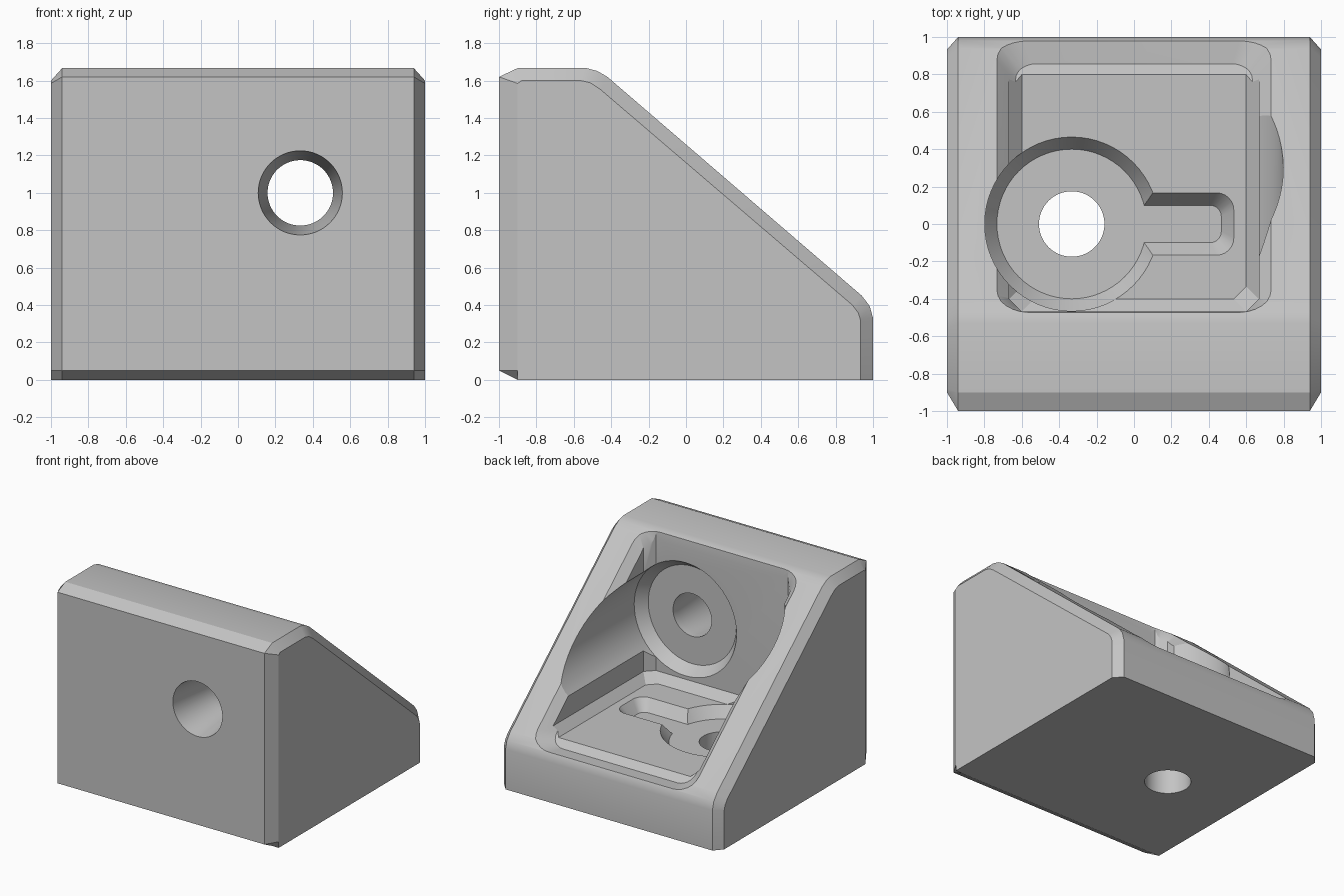
import bpy, bmesh, math
from mathutils import Vector

cube = bpy.data.objects.get("Cube")
if cube:
    bpy.data.objects.remove(cube, do_unlink=True)

grey = bpy.data.materials.new("plain grey")
grey.use_nodes = True
grey.diffuse_color = (0.55, 0.55, 0.55, 1)
grey.node_tree.nodes["Principled BSDF"].inputs["Base Color"].default_value = (0.55, 0.55, 0.55, 1)


def loft(name, rings):
    """Closed solid through rings of equal point count."""
    bm = bmesh.new()
    rows = [[bm.verts.new(p) for p in ring] for ring in rings]
    n = len(rows[0])
    for a, b in zip(rows, rows[1:]):
        for i in range(n):
            j = (i + 1) % n
            bm.faces.new((a[i], a[j], b[j], b[i]))
    bm.faces.new(rows[0][::-1])
    bm.faces.new(rows[-1])
    bmesh.ops.recalc_face_normals(bm, faces=bm.faces)
    mesh = bpy.data.meshes.new(name)
    bm.to_mesh(mesh)
    bm.free()
    mesh.materials.append(grey)
    obj = bpy.data.objects.new(name, mesh)
    bpy.context.collection.objects.link(obj)
    return obj


def circle(r, place, n=64):
    return [place(r * math.cos(2 * math.pi * i / n), r * math.sin(2 * math.pi * i / n))
            for i in range(n)]


def rounded(x0, x1, y0, y1, r, steps=6):
    """Rounded rectangle as 2D points."""
    pts = []
    corners = ((x1 - r, y1 - r), (x0 + r, y1 - r), (x0 + r, y0 + r), (x1 - r, y0 + r))
    for q, (cx, cy) in enumerate(corners):
        for k in range(steps + 1):
            a = math.pi / 2 * (q + k / steps)
            pts.append((cx + r * math.cos(a), cy + r * math.sin(a)))
    return pts


# Body: side profile with a smaller copy at both ends for the edge chamfers
full = [(-.9, 0), (-1, .05), (-1, 1.62), (-.9, 1.667), (-.533, 1.667), (-.475, 1.652),
        (-.42, 1.62), (.94, .45), (.982, .395), (1, .33), (1, 0)]
small = [(-.9, 0), (-.9, .05), (-.9, 1.585), (-.88, 1.6), (-.56, 1.6), (-.51, 1.588),
         (-.46, 1.555), (.89, .4), (.92, .36), (.933, .32), (.933, 0)]
bracket = loft("corner_bracket", [[(x, y, z) for y, z in prof] for x, prof in
                                  ((-1, small), (-.94, full), (.94, full), (1, small))])

FLOOR, WALL = .44, -.467
cutters = []

# Main pocket with chamfered inner corners
def pocket_ring(hx, y, c, z):
    half = [(hx, 2), (hx, y + c), (hx - c, y)]
    return [(px, py, z) for px, py in half] + [(-px, py, z) for px, py in half[::-1]]

cutters.append(loft("pocket_cutter", [pocket_ring(.6, -.4, .067, FLOOR),
                                      pocket_ring(.667, WALL, .067, FLOOR + .067),
                                      pocket_ring(.667, WALL, .067, 2.5)]))

# Chamfer around the sloped opening
origin = Vector((0, -.42, 1.62))
along = Vector((0, 1.36, -1.17)).normalized()
normal = Vector((0, -along.z, along.y))
rim = []
for h in (-.1, .1):
    pts = rounded(-.733 - h, .733 + h, -.07 - h, 1.87 + h, .16 + h / 2)
    rim.append([Vector((x, 0, 0)) + origin + along * s + normal * h for x, s in pts])
cutters.append(loft("rim_cutter", rim))

# Screw seats and holes, in the base and in the upright wall
def base_place(z):
    return lambda u, v: (-.333 + u, v, z)

def wall_place(y):
    return lambda u, v: (.333 + u, y, 1 + v)

def seat(name, place, top, out):
    return loft(name, [circle(r, place(h)) for r, h in
                       ((.4, top - .09), (.465, top), (.465, out))])

cutters.append(seat("base_seat_cutter", base_place, FLOOR, 2.5))
cutters.append(seat("wall_seat_cutter", wall_place, WALL, 2.5))
cutters.append(loft("base_hole_cutter", [circle(.175, base_place(z)) for z in (-.2, .6)]))
cutters.append(loft("wall_hole_cutter", [circle(r, wall_place(y)) for r, y in
                                         ((.235, -1.1), (.225, -1), (.175, -.62), (.175, -.3))]))

# Slot leading from the base seat
cutters.append(loft("slot_cutter", [
    [(x, y, z) for x, y in rounded(-.2, .467 + g, -.1 - g, .1 + g, .06 + g / 2)]
    for g, z in ((0, FLOOR - .09), (.067, FLOOR), (.067, FLOOR + .1))]))

# Cut everything out of the body
bpy.context.view_layer.objects.active = bracket
for cutter in cutters:
    cutter.hide_render = True
    mod = bracket.modifiers.new(cutter.name, "BOOLEAN")
    mod.operation = "DIFFERENCE"
    mod.solver = "EXACT"
    mod.object = cutter
    bpy.ops.object.modifier_apply(modifier=mod.name)
for cutter in cutters:
    bpy.data.objects.remove(cutter, do_unlink=True)

bpy.ops.object.select_all(action="DESELECT")
bracket.select_set(True)
bpy.ops.object.shade_smooth_by_angle(angle=math.radians(25))
